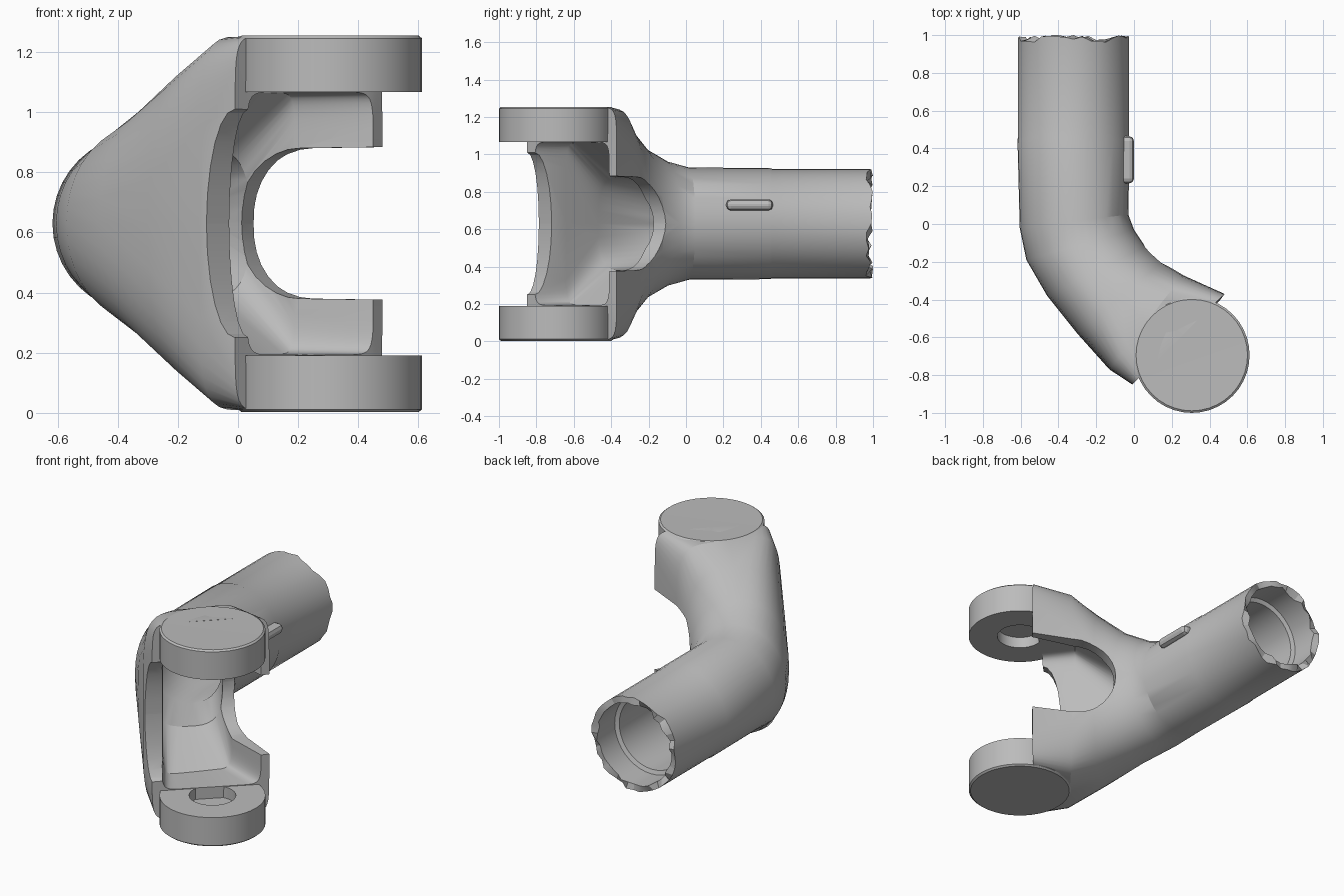
import bpy, bmesh, math, random
from mathutils import Vector, Matrix

random.seed(4)
if "Cube" in bpy.data.objects:
    bpy.data.objects.remove(bpy.data.objects["Cube"])

MID = 0.63      # height of the pipe axis
SIDES = 40

grey = bpy.data.materials.new("light grey metal")
grey.use_nodes = True
grey.diffuse_color = (0.5, 0.5, 0.5, 1)
grey.node_tree.nodes["Principled BSDF"].inputs["Base Color"].default_value = (0.5, 0.5, 0.5, 1)


def finish(bm, name):
    bmesh.ops.recalc_face_normals(bm, faces=bm.faces)
    mesh = bpy.data.meshes.new(name)
    bm.to_mesh(mesh)
    bm.free()
    mesh.materials.append(grey)
    obj = bpy.data.objects.new(name, mesh)
    bpy.context.collection.objects.link(obj)
    return obj


def section(left, right, half, power, jag=0):
    """Rounded upright section between two plan points."""
    l, r = Vector((*left, MID)), Vector((*right, MID))
    pts = []
    for i in range(SIDES):
        a = math.tau * i / SIDES
        c, s = math.cos(a), math.sin(a)
        u = math.copysign(abs(c) ** (2 / power), c)
        v = math.copysign(abs(s) ** (2 / power), s)
        p = (l + r) / 2 + (r - l) / 2 * u + Vector((0, 0, half * v))
        p.y -= random.random() * jag
        pts.append(p)
    return pts


def tube_section(y, radius, jag=0):
    return section((-0.32 - radius, y), (-0.32 + radius, y), radius, 2, jag)


def ring_loft(sections, name):
    """Skin a closed loop of sections: outside first, then back inside."""
    bm = bmesh.new()
    rings = [[bm.verts.new(p) for p in s] for s in sections]
    for a, b in zip(rings, rings[1:] + rings[:1]):
        for i in range(SIDES):
            j = (i + 1) % SIDES
            bm.faces.new((a[i], a[j], b[j], b[i]))
    return finish(bm, name)


def cutter(profile, along, normal, origin, depth, name):
    """Prism from a profile in (along, z), extruded both ways along normal."""
    bm = bmesh.new()
    d, n = Vector(along).normalized(), Vector(normal).normalized()
    base = [bm.verts.new(Vector(origin) + d * u + Vector((0, 0, v)) - n * depth)
            for u, v in profile]
    face = bm.faces.new(base)
    out = bmesh.ops.extrude_face_region(bm, geom=[face])
    bmesh.ops.translate(bm, vec=n * depth * 2,
                        verts=[g for g in out["geom"] if isinstance(g, bmesh.types.BMVert)])
    obj = finish(bm, name)
    obj.hide_render = True
    return obj


def cut(obj, tool):
    mod = obj.modifiers.new("cut", "BOOLEAN")
    mod.operation, mod.solver, mod.object = "DIFFERENCE", "EXACT", tool
    bpy.context.view_layer.objects.active = obj
    bpy.ops.object.modifier_apply(modifier=mod.name)
    bpy.data.objects.remove(tool)


# Hollow body: straight pipe that bends and flares into the fork
outer = [
    tube_section(1.0, 0.293, 0.04),
    tube_section(0.46, 0.293),
    tube_section(0.45, 0.297),
    section((-0.605, -0.02), (-0.03, 0.05), 0.3, 2),
    section((-0.57, -0.19), (0.0, -0.03), 0.335, 2.1),
    section((-0.46, -0.38), (0.06, -0.12), 0.41, 2.3),
    section((-0.3, -0.58), (0.15, -0.2), 0.53, 2.9),
    section((-0.13, -0.77), (0.26, -0.27), 0.622, 5.5),
    section((-0.01, -0.85), (0.48, -0.37), 0.624, 12),
]
# Inside: box-like fork mouth, sloping ramps, then a round bore
inner = [
    section((0.03, -0.81), (0.45, -0.41), 0.437, 12),
    section((-0.08, -0.64), (0.19, -0.33), 0.435, 10),
    section((-0.28, -0.47), (0.04, -0.21), 0.25, 3),
    section((-0.5, -0.17), (-0.08, -0.05), 0.235, 2),
    tube_section(0.1, 0.23),
    tube_section(0.8, 0.23),
    tube_section(0.81, 0.255),
    tube_section(1.0, 0.255, 0.04),
]
body = ring_loft(outer + inner, "fork_body")

# Rounded slot through the back wall of the fork
arc = [math.radians(90 + 180 * i / 16) for i in range(17)]
slot = [(0.25 * math.cos(a), 0.25 * math.sin(a)) for a in arc]
slot = [(0.7, 0.26)] + slot + [(0.7, -0.26)]
cut(body, cutter(slot, (0.85, -0.52, 0), (0.52, 0.85, 0),
                 (0.255, -0.255, MID), 0.18, "slot_cutter"))

# Shallow scallop in the end of the front wall
scallop = [(0.11 * math.cos(a), 0.38 * math.sin(a))
           for a in (math.tau * i / 24 for i in range(24))]
cut(body, cutter(scallop, (0.67, -0.74, 0), (0.74, 0.67, 0),
                 (0.0, -0.84, MID), 0.15, "scallop_cutter"))


def bearing_ear(name, z, flip):
    """Solid disc with a blind bearing hole on its inner face."""
    bm = bmesh.new()
    profile = [(0, 0.005), (0.295, 0.003), (0.306, 0.012), (0.306, 0.19),
               (0.135, 0.19), (0.135, 0.12), (0, 0.12)]
    verts = [bm.verts.new((r, 0, h)) for r, h in profile]
    edges = [bm.edges.new(e) for e in zip(verts, verts[1:])]
    bmesh.ops.spin(bm, geom=verts + edges, axis=(0, 0, 1), cent=(0, 0, 0),
                   steps=40, angle=math.tau)
    bmesh.ops.remove_doubles(bm, verts=bm.verts, dist=0.0005)
    place = Matrix.Translation((0.306, -0.694, z)) @ Matrix.Diagonal((1, 1, flip, 1))
    bm.transform(place)
    return finish(bm, name)


ears = [bearing_ear("lower_ear", 0.0, 1), bearing_ear("upper_ear", 1.257, -1)]

# Small raised flap on the side of the pipe
bm = bmesh.new()
bmesh.ops.create_cube(bm, size=1, matrix=Matrix.Translation((-0.08, 0.34, 0.73))
                      @ Matrix.Diagonal((0.16, 0.25, 0.06, 1)))
flap = finish(bm, "side_flap")
bmod = flap.modifiers.new("soft", "BEVEL")
bmod.width, bmod.segments = 0.025, 2

# Smooth the curved skins while keeping their edges crisp
for obj in [body] + ears:
    bpy.ops.object.select_all(action="DESELECT")
    obj.select_set(True)
    bpy.context.view_layer.objects.active = obj
    bpy.ops.object.shade_smooth_by_angle(angle=math.radians(25))
